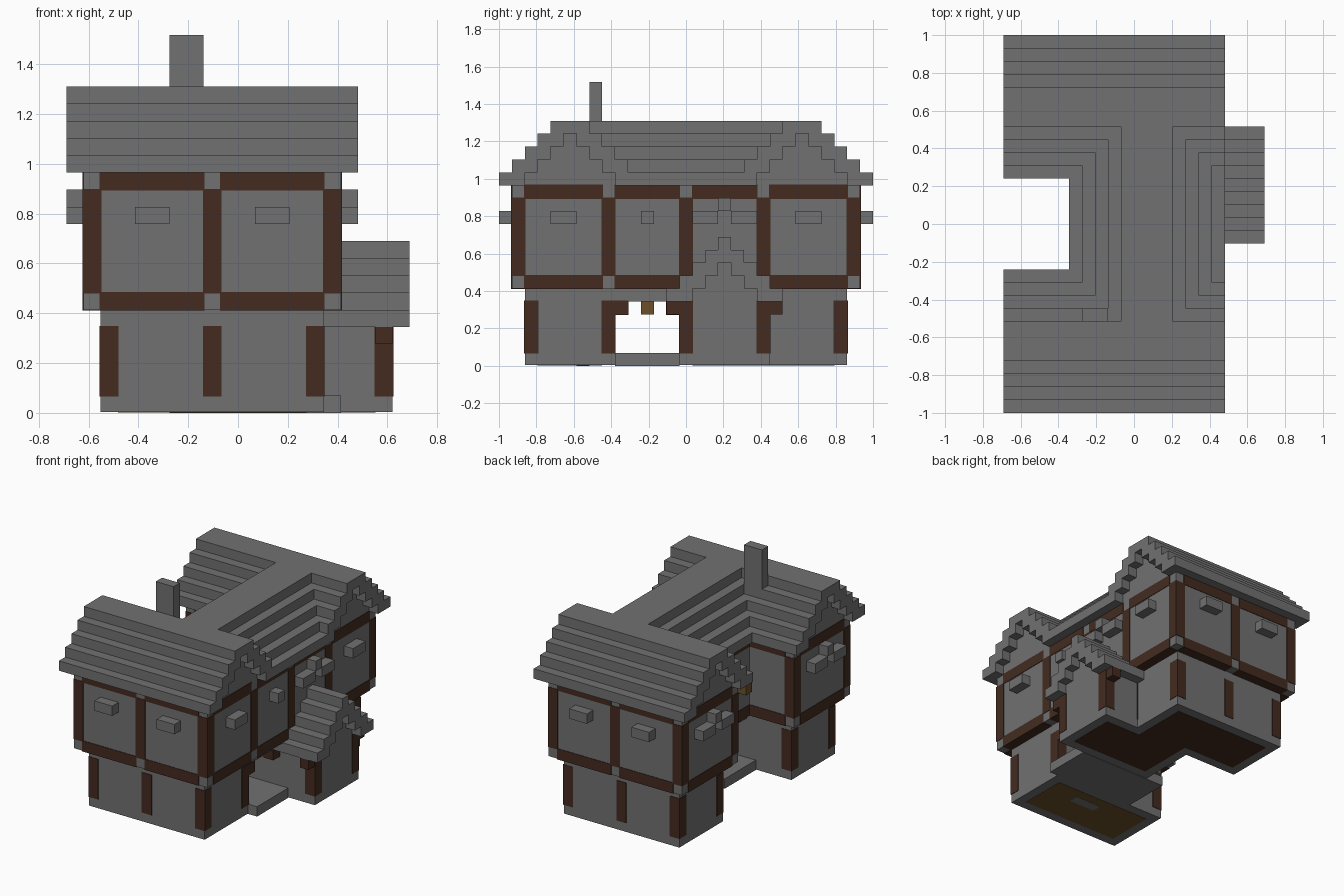
import bpy
import bmesh
from mathutils import Vector

cube = bpy.data.objects.get("Cube")
if cube:
    bpy.data.objects.remove(cube, do_unlink=True)

V = 2 / 29          # size of one building block
PROUD = 0.05        # how far timber stands out of the plaster, in blocks


def material(name, color):
    m = bpy.data.materials.new(name)
    m.diffuse_color = (*color, 1)
    m.use_nodes = True
    m.node_tree.nodes["Principled BSDF"].inputs["Base Color"].default_value = (*color, 1)
    return m


STONE = material("grey stone", (0.165, 0.165, 0.165))
TIMBER = material("dark timber", (0.056, 0.024, 0.014))
GOLD = material("golden wood", (0.15, 0.08, 0.024))


def build(name, mat, boxes, grow=0.0, mirror=False):
    """One object from boxes (x0, x1, y0, y1, z0, z1) given in blocks."""
    bm = bmesh.new()
    for x0, x1, y0, y1, z0, z1 in boxes:
        if mirror:
            y0, y1 = 29 - y1, 29 - y0
        lo = Vector((x0 - 10 - grow, y0 - 14.5 - grow, z0 - grow)) * V
        hi = Vector((x1 - 10 + grow, y1 - 14.5 + grow, z1 + grow)) * V
        for v in bmesh.ops.create_cube(bm, size=1)["verts"]:
            v.co = Vector([(a + b) / 2 + c * (b - a) for a, b, c in zip(lo, hi, v.co)])
    mesh = bpy.data.meshes.new(name)
    bm.to_mesh(mesh)
    bm.free()
    mesh.materials.append(mat)
    obj = bpy.data.objects.new(name, mesh)
    bpy.context.collection.objects.link(obj)
    return obj


def steps(lo, hi, z, count):
    """Rows of a stepped roof, two blocks thick, as (start, end, height)."""
    rows = []
    for n in range(count):
        a, b = lo + n, hi - n
        if b - a <= 4:
            rows.append((a, b, z + n))
        else:
            rows += [(a, a + 2, z + n), (b - 2, b, z + n)]
    return rows


def beams(spans, fixed, along_x):
    """Sill and head beams running along one wall."""
    out = []
    for a, b in spans:
        for z in (6, 13):
            f = (fixed, fixed + 1)
            out.append((a, b, *f, z, z + 1) if along_x else (*f, a, b, z, z + 1))
    return out


# Two wings, the back one mirrored from the front one
for side, mir in (("front", False), ("back", True)):
    build(side + "_lower_wall", STONE, [(2, 15, 2, 9, 0.05, 6)], mirror=mir)
    build(side + "_upper_wall", STONE, [(1, 16, 1, 10, 6, 14)], mirror=mir)
    build(side + "_gable", STONE,
          [(1, 16, 2 + n, 9 - n, 14 + n, 15 + n) for n in range(4)], mirror=mir)
    build(side + "_roof", STONE,
          [(0, 17, a, b, z, z + 1) for a, b, z in steps(0, 11, 14, 5)], mirror=mir)

    # Upright posts on both storeys
    lower = [(x, x + 1, y, y + 1, 1, 5) for x in (2, 14) for y in (2, 8)]
    lower.append((8, 9, 2, 3, 1, 5))
    build(side + "_lower_posts", TIMBER, lower, PROUD, mir)
    upper = [(x, x + 1, 1, 2, 7, 13) for x in (1, 8, 15)]
    upper += [(1, 2, 9, 10, 7, 13), (15, 16, 8, 9, 7, 13)]
    build(side + "_upper_posts", TIMBER, upper, PROUD, mir)

    # Horizontal beams
    build(side + "_beams", TIMBER,
          beams([(2, 8), (9, 15)], 1, True) + beams([(2, 6)], 9, True)
          + beams([(2, 9)], 1, False) + beams([(2, 8)], 15, False), PROUD, mir)

    # Window hoods: plain on the long and right walls, arched on the left gable
    build(side + "_window_hoods", STONE,
          [(4, 6, 0, 1, 11, 12), (11, 13, 0, 1, 11, 12), (16, 17, 4, 6, 11, 12),
           (0, 1, 3, 5, 11, 12), (0, 1, 6, 8, 11, 12), (0, 1, 5, 6, 12, 13)],
          mirror=mir)

# Hall that joins the wings, open underneath beside the porch
build("hall_lower_wall", STONE, [(8, 15, 14, 20, 0.05, 6)])
build("hall_upper_wall", STONE, [(6, 16, 10, 19, 6, 14)])
build("hall_gable_fill", STONE,
      [(7 + n, 15 - n, 9, 20, 14 + n, 15 + n) for n in range(4)])
build("hall_roof", STONE,
      [(a, b, 11 - (z - 14), 18 + (z - 14), z, z + 1) for a, b, z in steps(5, 17, 14, 5)])
build("hall_beams", TIMBER,
      beams([(9, 14), (15, 20)], 15, False) + beams([(10, 14), (15, 19)], 6, False), PROUD)
build("hall_posts", TIMBER, [(15, 16, 14, 15, 7, 13), (6, 7, 14, 15, 7, 13)], PROUD)
build("hall_window_hoods", STONE,
      [(16, 17, 11, 12, 11, 12), (16, 17, 15, 17, 11, 12),
       (16, 17, 18, 20, 11, 12), (16, 17, 17, 18, 12, 13)])

# Passage under the hall
build("passage_slab", STONE, [(6, 16, 9, 14, 0, 1)])
build("passage_ceiling", STONE, [(7, 15, 9, 14, 5, 6)])
build("passage_brackets", TIMBER, [(14, 15, y, y + 1, 4, 5) for y in (9, 13)], PROUD)
build("passage_lantern", GOLD, [(10, 11, 11, 12, 4, 5)])
build("courtyard_lantern", GOLD, [(5, 6, 11, 12, 9, 10)])

# Porch with its own stepped roof
build("porch_wall", STONE, [(15, 19, 14, 21, 0.05, 6)])
build("porch_gable", STONE,
      [(15, 19, 15 + n, 20 - n, 6 + n, 7 + n) for n in range(3)])
build("porch_roof", STONE,
      [(15, 20, a, b, z, z + 1) for a, b, z in steps(13, 22, 5, 5)])
build("porch_posts", TIMBER, [(18, 19, y, y + 1, 1, 5) for y in (14, 20)], PROUD)
build("porch_brackets", TIMBER, [(18, 19, y, y + 1, 4, 5) for y in (13, 21)])

# Chimney
build("chimney", STONE, [(6, 8, 7, 8, 14, 22)])

# Floors set into the wall bases
build("front_floor", GOLD, [(3, 14, 3, 8, 0.02, 0.1)])
build("hearth_base", STONE, [(8, 11, 6, 7, 0, 0.1)])
build("back_floor", TIMBER, [(3, 14, 21, 26, 0.02, 0.1), (9, 18, 15, 20, 0.02, 0.1),
                             (9, 14, 20, 21, 0.02, 0.1)])
